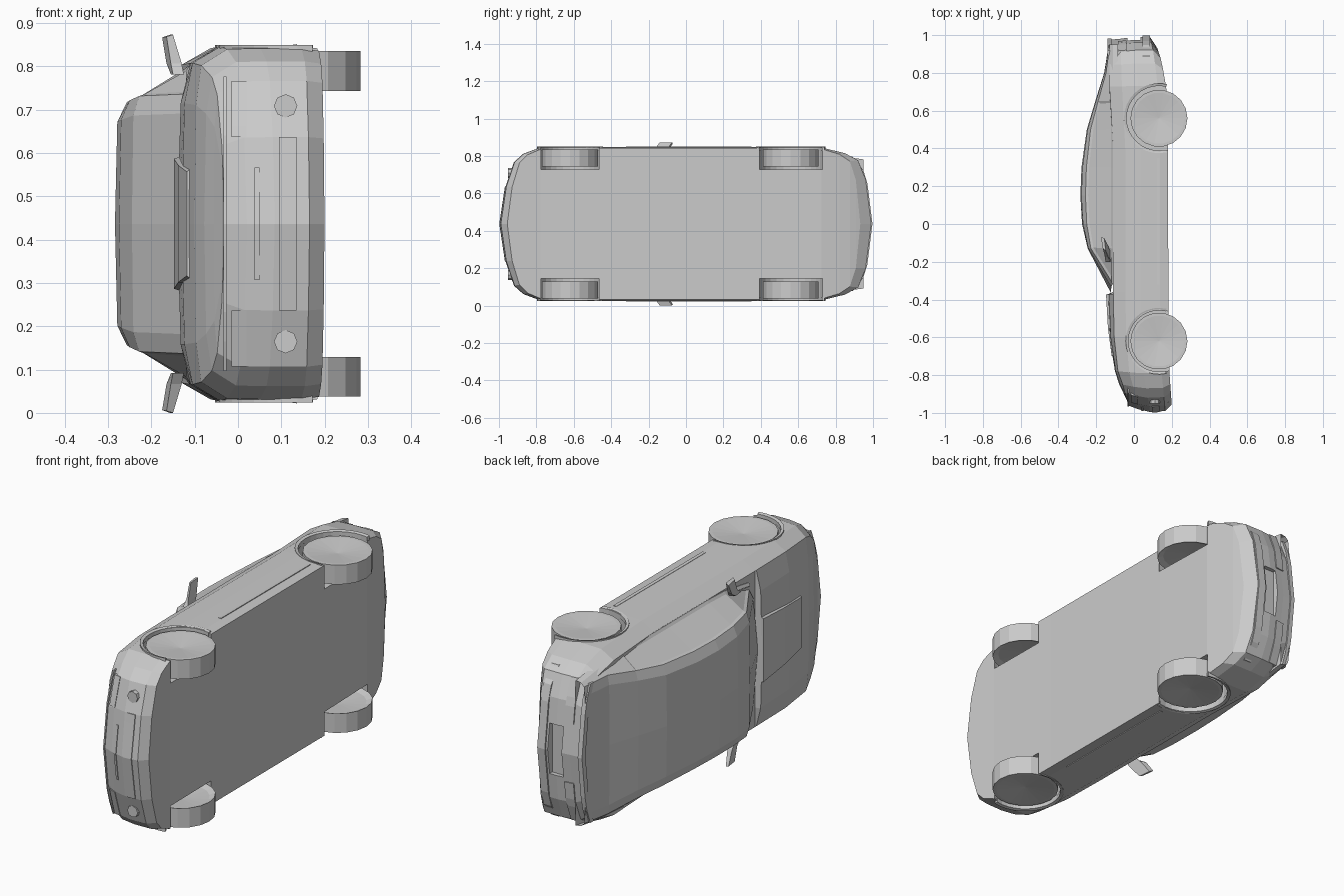
import bpy, bmesh, math

if "Cube" in bpy.data.objects:
    bpy.data.objects.remove(bpy.data.objects["Cube"])

# The car lies on its side: its "up" is -x, its width runs along z.
MID = 0.4365


def finish(name, verts, faces, mirror=True):
    """Make a mesh from (x, y, w) points, w = distance from the car's centre plane."""
    bm = bmesh.new()
    for s in ((1, -1) if mirror else (1,)):
        vs = [bm.verts.new((x, y, MID + s * w)) for x, y, w in verts]
        for f in faces:
            bm.faces.new([vs[i] for i in f])
    bmesh.ops.remove_doubles(bm, verts=bm.verts, dist=0.0005)
    bmesh.ops.recalc_face_normals(bm, faces=bm.faces)
    me = bpy.data.meshes.new(name)
    bm.to_mesh(me)
    bm.free()
    ob = bpy.data.objects.new(name, me)
    bpy.context.collection.objects.link(ob)
    return ob


def loft(name, rings, closed=True, caps=(True, True)):
    n = len(rings[0])
    verts = [p for r in rings for p in r]
    faces = [(i * n + j, i * n + (j + 1) % n, (i + 1) * n + (j + 1) % n, (i + 1) * n + j)
             for i in range(len(rings) - 1) for j in range(n if closed else n - 1)]
    if caps[0]:
        faces.append(tuple(range(n)))
    if caps[1]:
        faces.append(tuple(range(len(verts) - n, len(verts))))
    return finish(name, verts, faces)


def interp(table, v):
    if v <= table[0][0]:
        return table[0][1]
    for (a, fa), (b, fb) in zip(table, table[1:]):
        if v <= b:
            return fa + (fb - fa) * (v - a) / (b - a)
    return table[-1][1]


# Plan outline (y, half width) and side-view curves (y, x)
FRONT = [(-.995, 0), (-.965, .2), (-.92, .33), (-.87, .375), (-.79, .405)]
REAR = [(.73, .407), (.85, .378), (.92, .34), (.96, .24), (.99, 0)]
PLAN = FRONT + [(y, .411) for y in (-.6, -.372, -.36, 0, .4)] + REAR
BOTTOM = [(-1, .2), (-.79, .187), (-.4, .182), (.4, .18), (.75, .17), (.93, .14), (1, .12)]
BELT = [(-.995, -.03), (-.87, -.06), (-.79, -.085), (-.6, -.105), (-.36, -.11),
        (.4, -.11), (.72, -.13), (.99, -.13)]
CENTRE = [(-.995, -.03), (-.965, -.037), (-.87, -.078), (-.75, -.112), (-.6, -.13),
          (-.372, -.14), (-.36, -.11), (.4, -.11), (.72, -.135), (.99, -.13)]
# Body layers: height fraction, side inset, nose inset, tail inset
LAYERS = [(0, .006, .04, .06), (.15, 0, .005, 0), (.5, 0, 0, 0),
          (.78, .002, .015, .01), (1, .04, .035, .015)]


def push(y, nose, tail):
    if y < -.7:
        return y + nose * (-y - .7) / .3
    return y - tail * (y - .7) / .3 if y > .7 else y


# Body shell: one strip across per plan station
rings = []
for y, w in PLAN:
    b, t = interp(BOTTOM, y), interp(BELT, y)
    ring = [(b + (t - b) * f, push(y, nose, tail), w * (1 - inset / .41))
            for f, inset, nose, tail in LAYERS]
    c = interp(CENTRE, y)
    yt, wt = ring[-1][1:]
    rings.append([(b, ring[0][1], 0)] + ring + [(t + (c - t) * .75, yt, wt * .75), (c, yt, 0)])
body = loft("body", rings, closed=False, caps=(False, False))


def cut(target, cutter):
    cutter.hide_render = True
    mod = target.modifiers.new("cut", 'BOOLEAN')
    mod.object, mod.operation, mod.solver = cutter, 'DIFFERENCE', 'EXACT'
    bpy.context.view_layer.objects.active = target
    bpy.ops.object.modifier_apply(modifier=mod.name)
    bpy.data.objects.remove(cutter)


def lathe(name, y, profile, n):
    """Revolve (radius, w) points about the wheel axis on both sides."""
    rings = [[(.132 + r * math.cos(2 * math.pi * k / n), y + r * math.sin(2 * math.pi * k / n), w)
              for k in range(n)] for r, w in profile]
    return loft(name, rings)


# Wheels, wheel wells and arch flares
for pos, y, outer in (("front", -.62, .176), ("rear", .56, .185)):
    cut(body, lathe("well_cutter", y, [(outer - .011, .292), (outer - .011, .45)], 28))
    lathe(pos + "_wheels", y, [(.02, .325), (.125, .318), (.151, .307), (.151, .399),
                               (.135, .399), (.002, .385)], 18)
    arc = []
    for k in range(19):
        a = math.radians(-103 + 206 * k / 18)
        arc.append([(.132 - r * math.cos(a), y + r * math.sin(a), w) for r, w in
                    ((outer - .014, .39), (outer - .014, .409), (outer, .413), (outer, .39))])
    loft(pos + "_arch_flares", arc)

# Plate recess in the tail
cut(body, finish("plate_cutter", [(x, y, w) for x in (-.035, .035) for y in (.955, 1.1)
                                  for w in (-.12, .12)],
                 [(0, 1, 3, 2), (4, 5, 7, 6), (0, 1, 5, 4), (2, 3, 7, 6), (0, 2, 6, 4), (1, 3, 7, 5)],
                 mirror=False))

# Cabin: y, roof x, roof edge x, roof edge half width, belt half width
CABIN = [(-.365, -.122, -.112, .30, .335), (-.13, -.245, -.228, .295, .365),
         (0, -.275, -.25, .285, .37), (.15, -.284, -.257, .28, .37), (.3, -.278, -.252, .28, .37),
         (.5, -.25, -.23, .287, .37), (.65, -.205, -.19, .305, .368),
         (.8, -.158, -.148, .33, .36), (.95, -.134, -.128, .325, .34)]
rings = []
for y, xc, xe, we, wb in CABIN:
    side = .05 if y < -.3 else 0
    rings.append([(-.085, y, 0), (-.085, y + side, wb + .005), (-.112, y + side, wb), (xe, y + side, we),
                  (xe + (xc - xe) * .8, y + side * .6, we - .045), (xc, y, 0)])
cabin = loft("cabin", rings, closed=False, caps=(False, False))

# Side windows are sunk slightly into the cabin
bm = bmesh.new()
bm.from_mesh(cabin.data)
for s in (1, -1):
    panes = [f for f in bm.faces if -.3 < f.calc_center_median().y < .6
             and .29 < s * (f.calc_center_median().z - MID) < .36
             and f.calc_center_median().x < -.13 and s * f.normal.z > .6]
    if panes:
        bmesh.ops.inset_region(bm, faces=panes, thickness=.014, depth=-.005)
bm.to_mesh(cabin.data)
bm.free()


def skin(end, w, x):
    """y of the nose (end=-1) or tail (end=1) surface at half width w and height x."""
    table = sorted((pw, py) for py, pw in (FRONT if end < 0 else REAR))
    y = interp(table, w)
    b, t = interp(BOTTOM, y), interp(BELT, y)
    col = 2 if end < 0 else 3
    inset = interp([(la[0], la[col]) for la in LAYERS], (b - x) / (b - t))
    return push(y, inset, inset)


def band(name, end, w0, w1, x0, x1, off, steps=5):
    """Strip that follows the bowed nose or tail."""
    rings = []
    for k in range(steps + 1):
        w = w0 + (w1 - w0) * k / steps
        ya, yb = skin(end, w, x0), skin(end, w, x1)
        rings.append([(x0, ya + end * off, w), (x1, yb + end * off, w),
                      (x1, yb - end * .02, w), (x0, ya - end * .02, w)])
    return loft(name, rings, caps=(w0 > 0, True))


# Nose and tail trim
band("hood_lip", -1, 0, .34, -.034, -.026, .005)
band("upper_grille", -1, 0, .13, .038, .05, .004)
band("lower_grille", -1, 0, .2, .095, .135, .004)
band("headlights", -1, .2, .33, -.015, .02, .003)
band("rear_spoiler", 1, 0, .33, -.14, -.118, .006)
band("tail_lights", 1, .14, .34, -.085, -.04, .005)
band("rear_bumper", 1, 0, .36, .045, .085, .007)

# Fog lamps
y = skin(-1, .272, .11)
loft("fog_lamps", [[(.11 + .027 * math.cos(k * math.pi / 4), yy, .272 + .027 * math.sin(k * math.pi / 4))
                    for k in range(8)] for yy in (y - .012, y + .03)])

# Hood bulge, side skirts and mirrors
loft("hood_bulge", [[(-.1, y, 0), (-.1, y, w + .015), (x, y, w), (x, y, 0)]
                    for y, x, w in ((-.7, -.118, .12), (-.55, -.138, .135), (-.372, -.148, .15))],
     closed=False)
loft("side_skirts", [[(.122, y, .40), (.122, y, .4125), (.136, y, .4145), (.136, y, .40)]
                     for y in (-.32, .35)])
loft("mirrors", [[(-.125, -.2, .345), (-.15, -.2, .345), (-.155, -.15, .345), (-.128, -.14, .345)],
                 [(-.13, -.19, .37), (-.155, -.165, .37), (-.165, -.11, .37), (-.135, -.12, .37)],
                 [(-.15, -.14, .4365), (-.165, -.13, .432), (-.175, -.07, .43), (-.157, -.075, .4365)]])
